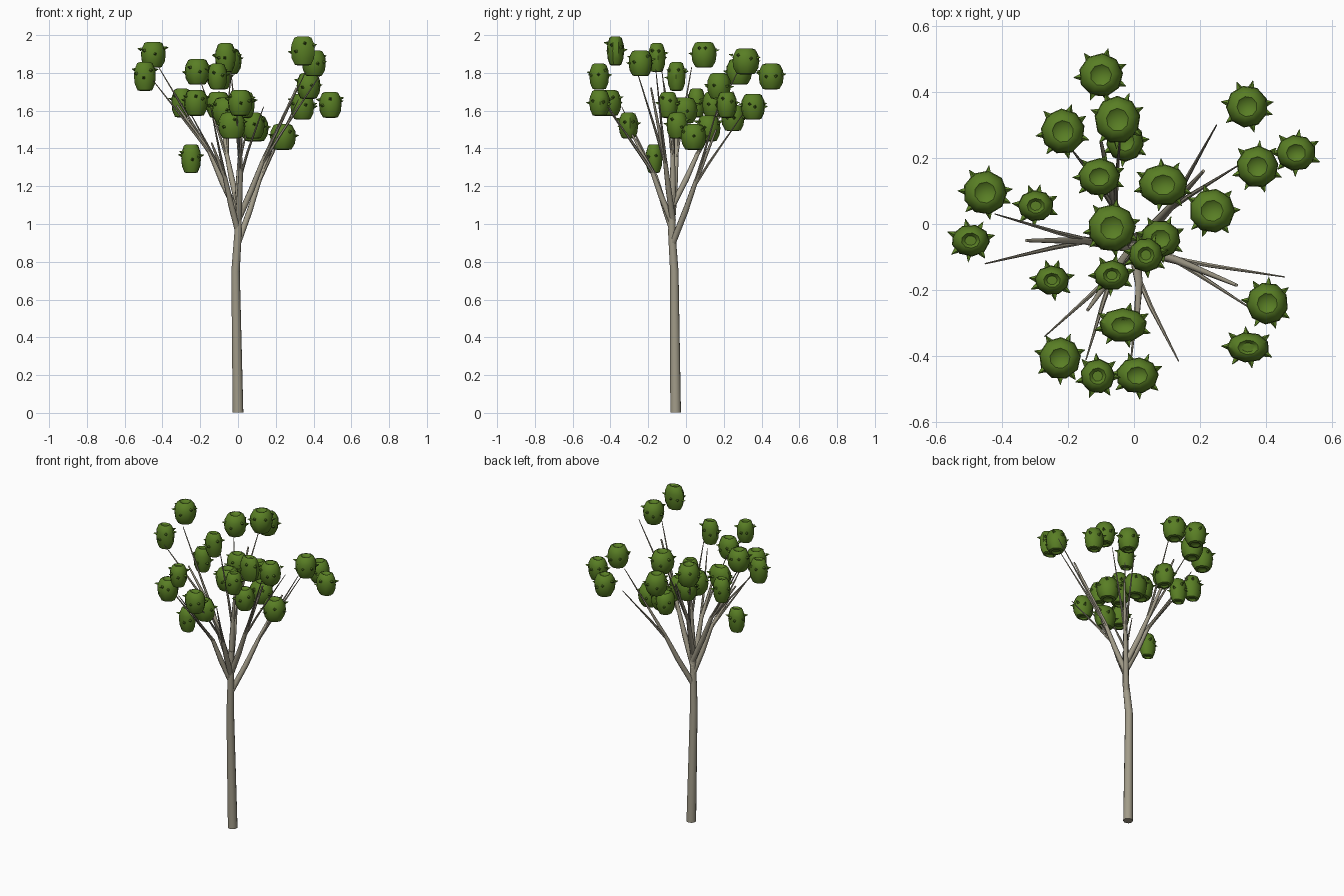
import bpy, bmesh, math, random
from mathutils import Vector, Matrix

random.seed(4)

def material(name, col):
    m = bpy.data.materials.new(name)
    m.diffuse_color = (*col, 1)
    return m

BARK = material("grey bark", (0.36, 0.33, 0.25))
GREEN = material("leaf green", (0.10, 0.21, 0.018))

def finish(bm, name, mat):
    bmesh.ops.recalc_face_normals(bm, faces=bm.faces)
    me = bpy.data.meshes.new(name)
    bm.to_mesh(me)
    bm.free()
    me.materials.append(mat)
    ob = bpy.data.objects.new(name, me)
    bpy.context.collection.objects.link(ob)
    bpy.ops.object.select_all(action='DESELECT')
    ob.select_set(True)
    bpy.context.view_layer.objects.active = ob
    bpy.ops.object.shade_smooth_by_angle(angle=math.radians(46))
    return ob

def tube(bm, pts, radii, sides):
    """Tapered tube through the points, closed at both ends."""
    pts = [Vector(p) for p in pts]
    rings = []
    for i, p in enumerate(pts):
        d = (pts[min(i + 1, len(pts) - 1)] - pts[max(i - 1, 0)]).normalized()
        u = d.cross(Vector((0.3, 1, 0))).normalized()
        v = d.cross(u)
        rings.append([bm.verts.new(p + radii[i] * (u * math.cos(a) + v * math.sin(a)))
                      for a in (2 * math.pi * k / sides for k in range(sides))])
    for r, s in zip(rings, rings[1:]):
        for k in range(sides):
            n = (k + 1) % sides
            bm.faces.new((r[k], r[n], s[n], s[k]))
    bm.faces.new(rings[0])
    bm.faces.new(rings[-1])

# Trunk, slightly bowed
bm = bmesh.new()
tube(bm, [(0, -0.055, 0.002), (-0.013, -0.062, 0.75), (0, -0.075, 0.95), (0.004, -0.075, 1.17)],
     [0.029, 0.023, 0.02, 0.016], 12)
finish(bm, "trunk", BARK)

# Branches: start height, bend point, tips (first tip is the thicker middle one)
BRANCHES = [
    (0.90, (0.11, 0.05, 1.22), [(0.21, 0.16, 1.50), (0.25, 0.30, 1.58), (0.32, 0.18, 1.66)]),
    (0.96, (-0.07, -0.16, 1.25), [(-0.14, -0.26, 1.43), (-0.27, -0.34, 1.62), (-0.145, -0.41, 1.62)]),
    (1.02, (0.13, -0.11, 1.33), [(0.31, -0.185, 1.72), (0.455, -0.16, 1.82), (0.36, -0.26, 1.81)]),
    (1.05, (-0.15, -0.05, 1.38), [(-0.325, -0.05, 1.63), (-0.42, 0.03, 1.83), (-0.45, -0.12, 1.76)]),
    (1.00, (0.015, -0.18, 1.28), [(0.01, -0.30, 1.50), (0.135, -0.415, 1.62), (-0.01, -0.42, 1.62)]),
    (1.10, (-0.06, 0.06, 1.37), [(-0.10, 0.25, 1.70), (-0.20, 0.24, 1.76), (-0.04, 0.28, 1.82)]),
    (1.14, (0.01, -0.07, 1.35), [(0.02, -0.06, 1.58), (-0.04, -0.13, 1.83), (0.05, -0.06, 1.50)]),
]
bm = bmesh.new()
for z0, bend, tips in BRANCHES:
    start, b = Vector((0, -0.07, z0)), Vector(bend)
    mid = start.lerp(b, 0.55) + Vector((0, 0, -0.01))
    tube(bm, [start, mid, b, tips[0]], [0.017, 0.016, 0.012, 0.005], 8)
    for t in tips[1:]:
        fork = b.lerp(Vector(tips[0]), -0.1)
        tube(bm, [fork, b.lerp(Vector(t), 0.3), t], [0.008, 0.007, 0.002], 6)
finish(bm, "branches", BARK)

# Leaf clusters: x, y, z, width, depth
CLUSTERS = [
    (-0.10, 0.45, 1.78, .134, .134), (-0.215, 0.28, 1.805, .134, .138),
    (-0.05, 0.315, 1.86, .14, .145), (-0.027, 0.25, 1.56, .115, .125),
    (-0.105, 0.142, 1.63, .128, .115), (0.088, 0.118, 1.505, .15, .128),
    (0.236, 0.04, 1.46, .14, .134), (0.342, 0.355, 1.62, .128, .128),
    (0.373, 0.173, 1.73, .128, .128), (0.49, 0.215, 1.63, .122, .11),
    (-0.45, 0.095, 1.895, .134, .134), (-0.297, 0.055, 1.64, .11, .095),
    (-0.494, -0.05, 1.78, .117, .097), (-0.248, -0.17, 1.345, .106, .09),
    (-0.067, -0.012, 1.60, .146, .146), (0.08, -0.045, 1.52, .122, .115),
    (0.036, -0.094, 1.63, .105, .105), (-0.067, -0.155, 1.88, .11, .092),
    (-0.033, -0.306, 1.52, .146, .105), (-0.224, -0.406, 1.64, .128, .128),
    (-0.11, -0.46, 1.78, .105, .105), (0.01, -0.458, 1.64, .13, .11),
    (0.403, -0.24, 1.85, .128, .128), (0.345, -0.373, 1.915, .13, .092),
]
# Barrel profile with dimpled ends: radius and height as fractions of half size
PROFILE = [(0.30, -0.84), (0.45, -0.98), (0.68, -0.93), (0.93, -0.50), (1.0, 0.0),
           (0.96, 0.45), (0.72, 0.92), (0.48, 1.0), (0.30, 0.86)]
SIDES = 9

bm = bmesh.new()
for x, y, z, w, d in CLUSTERS:
    turn = random.uniform(0, 6.28)
    hz = 0.077 if d < 0.1 else 0.069
    place = Matrix.Translation((x, y, z)) @ Matrix.Diagonal((w / 2, d / 2, hz, 1))
    rings = [[bm.verts.new(place @ Vector((r * math.cos(a), r * math.sin(a), h)))
              for a in (turn + 2 * math.pi * k / SIDES for k in range(SIDES))]
             for r, h in PROFILE]
    for r, s in zip(rings, rings[1:]):
        for k in range(SIDES):
            n = (k + 1) % SIDES
            bm.faces.new((r[k], r[n], s[n], s[k]))
    bm.faces.new(rings[0])
    bm.faces.new(rings[-1])
    # Small pointed leaf tips around the sides
    for k in range(7):
        a = turn + 2 * math.pi * (k + random.uniform(-0.25, 0.25)) / 7
        h = random.uniform(-0.1, 0.55)
        n = Vector((math.cos(a), math.sin(a), 0.0))
        c = place @ (n * 0.93 + Vector((0, 0, h)))
        tube(bm, [c, c + n * 0.021 + Vector((0, 0, 0.004))], [0.010, 0.0008], 4)
finish(bm, "leaf_clusters", GREEN)
